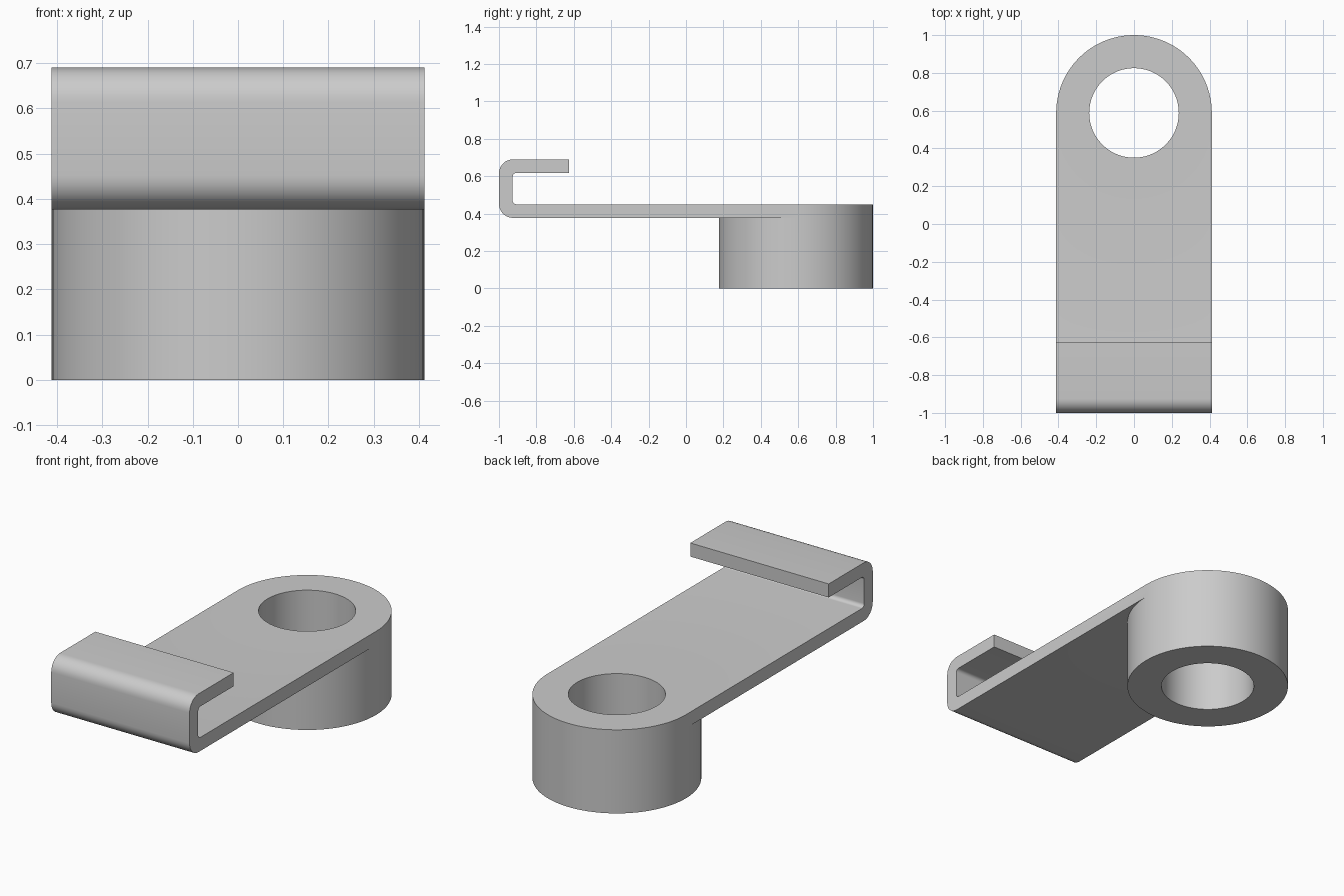
import bpy
import bmesh
from math import sin, cos, pi, radians

cube = bpy.data.objects.get("Cube")
if cube:
    bpy.data.objects.remove(cube, do_unlink=True)

# Main dimensions
R, BORE, CY = 0.412, 0.237, 0.588
Z_PLATE, Z_TOP, Z_HOOK = 0.377, 0.45, 0.69
T = Z_TOP - Z_PLATE
LIP_END = -0.625
SEG = 96
HALF = SEG // 2

grey = bpy.data.materials.new("plain grey")
grey.use_nodes = True
grey.diffuse_color = (0.6, 0.6, 0.6, 1)
grey.node_tree.nodes["Principled BSDF"].inputs["Base Color"].default_value = (0.6, 0.6, 0.6, 1)


def bend(cy, cz, r, start, end, steps=8):
    """Arc of a bend in the side profile, as (y, z) points."""
    angles = [radians(start + (end - start) * i / steps) for i in range(steps + 1)]
    return [(cy + r * cos(a), cz + r * sin(a)) for a in angles]


def strip_profile(end_y):
    """Side outline of the bent strip, ending at end_y on the boss."""
    ro, ri = 0.075, 0.02
    inner = -1 + T + ri
    return ([(end_y, Z_PLATE)]
            + bend(-1 + ro, Z_PLATE + ro, ro, 270, 180)
            + bend(-1 + ro, Z_HOOK - ro, ro, 180, 90)
            + [(LIP_END, Z_HOOK), (LIP_END, Z_HOOK - T)]
            + bend(inner, Z_HOOK - T - ri, ri, 90, 180)
            + bend(inner, Z_TOP + ri, ri, 180, 270)
            + [(end_y, Z_TOP)])


bm = bmesh.new()

# Hooked strip: columns across the width whose ends follow the round boss
columns = []
for i in range(HALF + 1):
    a = pi + pi * i / HALF
    columns.append([bm.verts.new((R * cos(a), y, z))
                    for y, z in strip_profile(CY + R * sin(a))])
for a, b in zip(columns, columns[1:]):
    for j in range(len(a) - 1):
        bm.faces.new((a[j], a[j + 1], b[j + 1], b[j]))
bm.faces.new(columns[0])
bm.faces.new(columns[-1])

# Round boss with through bore; its wall is open where the strip joins
section = [(BORE, Z_TOP), (BORE, 0), (R, 0), (R, Z_PLATE), (R, Z_TOP)]
rings = []
for i in range(SEG):
    a = 2 * pi * i / SEG
    rings.append([bm.verts.new((r * cos(a), CY + r * sin(a), z)) for r, z in section])
for i in range(SEG):
    a, b = rings[i], rings[(i + 1) % SEG]
    for j in range(len(section)):
        if j == 3 and i >= HALF:
            continue
        k = (j + 1) % len(section)
        bm.faces.new((a[j], a[k], b[k], b[j]))

bmesh.ops.remove_doubles(bm, verts=bm.verts[:], dist=0.0001)
bmesh.ops.recalc_face_normals(bm, faces=bm.faces[:])
mesh = bpy.data.meshes.new("hooked_bracket")
bm.to_mesh(mesh)
bm.free()
mesh.materials.append(grey)
bracket = bpy.data.objects.new("hooked_bracket", mesh)
bpy.context.collection.objects.link(bracket)

# Smooth round surfaces, sharp edges
bpy.ops.object.select_all(action='DESELECT')
bracket.select_set(True)
bpy.context.view_layer.objects.active = bracket
bpy.ops.object.shade_smooth_by_angle(angle=radians(30))
